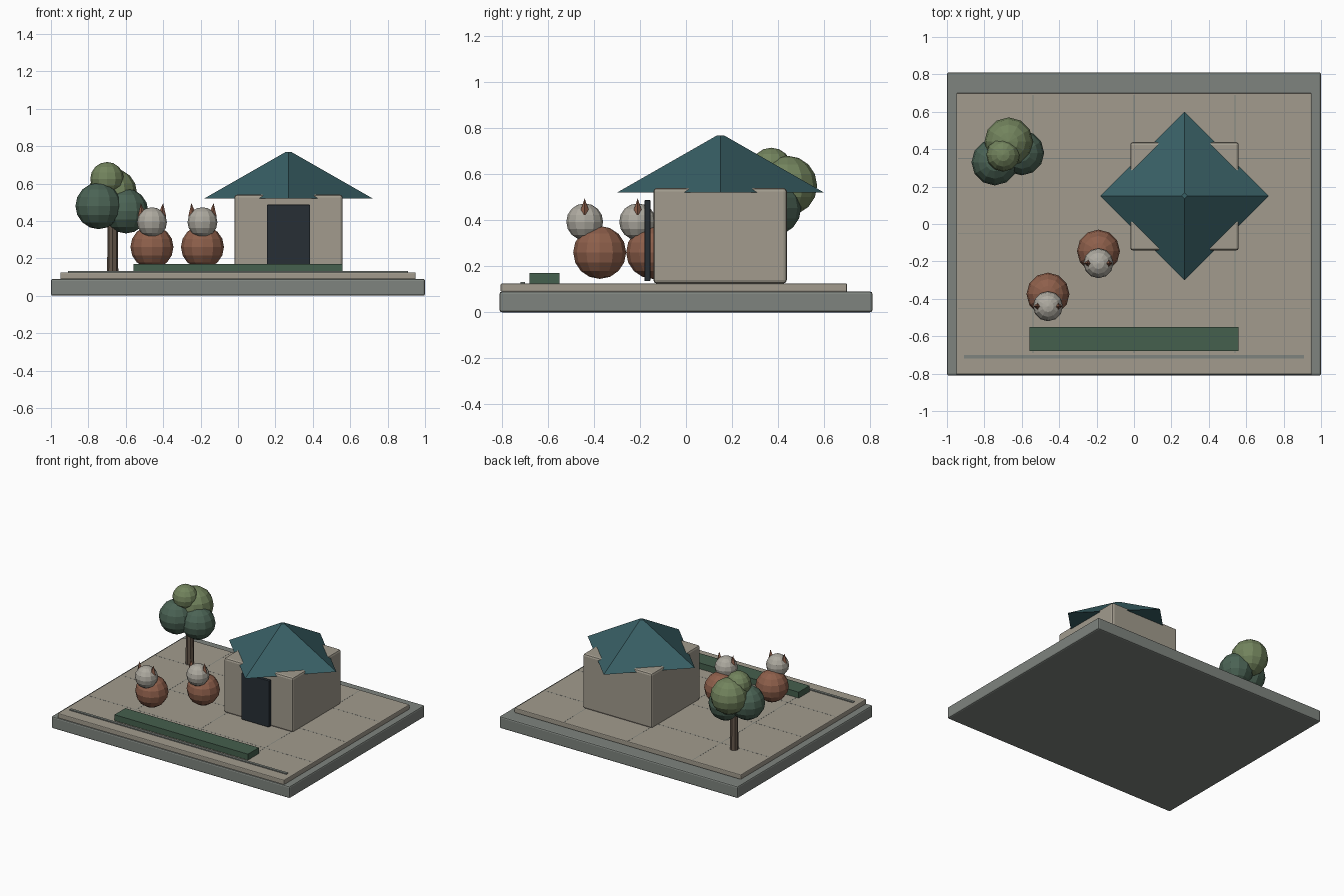
import bpy
from math import radians

if "Cube" in bpy.data.objects:
    bpy.data.objects.remove(bpy.data.objects["Cube"])


def material(name, rgb):
    m = bpy.data.materials.new(name)
    m.diffuse_color = (*rgb, 1)
    m.use_nodes = True
    m.node_tree.nodes["Principled BSDF"].inputs["Base Color"].default_value = m.diffuse_color
    return m


SLATE = material("slate", (0.21, 0.23, 0.21))
STONE = material("stone", (0.36, 0.33, 0.27))
TEAL = material("teal", (0.04, 0.115, 0.13))
DARK = material("dark", (0.02, 0.028, 0.036))
HEDGE = material("hedge", (0.06, 0.115, 0.075))
LEAF = material("leaf", (0.07, 0.125, 0.09))
LEAF_LIGHT = material("leaf_light", (0.17, 0.23, 0.11))
BARK = material("bark", (0.13, 0.095, 0.07))
RUST = material("rust", (0.27, 0.115, 0.07))
CREAM = material("cream", (0.42, 0.40, 0.35))


def finish(name, mat):
    o = bpy.context.object
    o.name = name
    o.data.materials.append(mat)
    return o


def box(name, x, y, z, mat, bevel=0):
    """Box from (min, max) spans, with optional rounded edges."""
    spans = (x, y, z)
    bpy.ops.mesh.primitive_cube_add(size=1, location=[(a + b) / 2 for a, b in spans])
    o = finish(name, mat)
    o.scale = [b - a for a, b in spans]
    bpy.ops.object.transform_apply(location=False, rotation=False, scale=True)
    if bevel:
        mod = o.modifiers.new("bevel", "BEVEL")
        mod.width = bevel
        mod.segments = 2
    return o


def ball(name, loc, r, mat):
    bpy.ops.mesh.primitive_uv_sphere_add(segments=12, ring_count=8, radius=r, location=loc)
    return finish(name, mat)


def cone(name, loc, r1, r2, h, sides, mat, rot=(0, 0, 0)):
    """Cone whose location is the centre of its base."""
    bpy.ops.mesh.primitive_cone_add(vertices=sides, radius1=r1, radius2=r2, depth=h,
                                    location=(loc[0], loc[1], loc[2] + h / 2), rotation=rot)
    return finish(name, mat)


# Ground slab, paving, paving joints and front rail
box("base_slab", (-1, 1), (-0.81, 0.81), (0, 0.09), SLATE, 0.01)
box("paving", (-0.95, 0.95), (-0.805, 0.70), (0.088, 0.125), STONE, 0.006)
for i, x in enumerate((-0.54, 0, 0.54)):
    box(f"joint_long_{i}", (x - 0.002, x + 0.002), (-0.69, 0.69), (0.12, 0.1255), SLATE)
for i, y in enumerate((-0.45, -0.05, 0.35)):
    box(f"joint_cross_{i}", (-0.94, 0.94), (y - 0.002, y + 0.002), (0.12, 0.1255), SLATE)
box("front_rail", (-0.91, 0.91), (-0.72, -0.70), (0.12, 0.132), SLATE)
box("hedge", (-0.56, 0.56), (-0.68, -0.55), (0.12, 0.17), HEDGE)

# Pavilion: walls, door and diamond-turned pyramid roof
box("walls", (-0.02, 0.56), (-0.142, 0.438), (0.125, 0.54), STONE, 0.015)
box("door", (0.155, 0.385), (-0.18, -0.155), (0.135, 0.487), DARK, 0.003)
cone("roof", (0.27, 0.15, 0.52), 0.45, 0.016, 0.248, 4, TEAL)

# Tree
cone("tree_trunk", (-0.67, 0.38, 0.125), 0.03, 0.026, 0.35, 8, BARK)
for i, (x, y, z, r, mat) in enumerate((
        (-0.745, 0.33, 0.48, 0.124, LEAF),
        (-0.60, 0.38, 0.453, 0.12, LEAF),
        (-0.67, 0.44, 0.55, 0.13, LEAF_LIGHT),
        (-0.70, 0.37, 0.625, 0.09, LEAF_LIGHT))):
    ball(f"foliage_{i}", (x, y, z), r, mat)

# Two seated animals with pointed ears
for n, (x, y) in enumerate(((-0.46, -0.375), (-0.19, -0.145))):
    ball(f"animal_body_{n}", (x, y, 0.26), 0.115, RUST)
    ball(f"animal_head_{n}", (x, y - 0.065, 0.393), 0.08, CREAM)
    for side, tag in ((-1, "left"), (1, "right")):
        cone(f"animal_ear_{tag}_{n}", (x + side * 0.056, y - 0.065, 0.425),
             0.024, 0, 0.07, 4, RUST, (0, radians(side * 6), 0))
